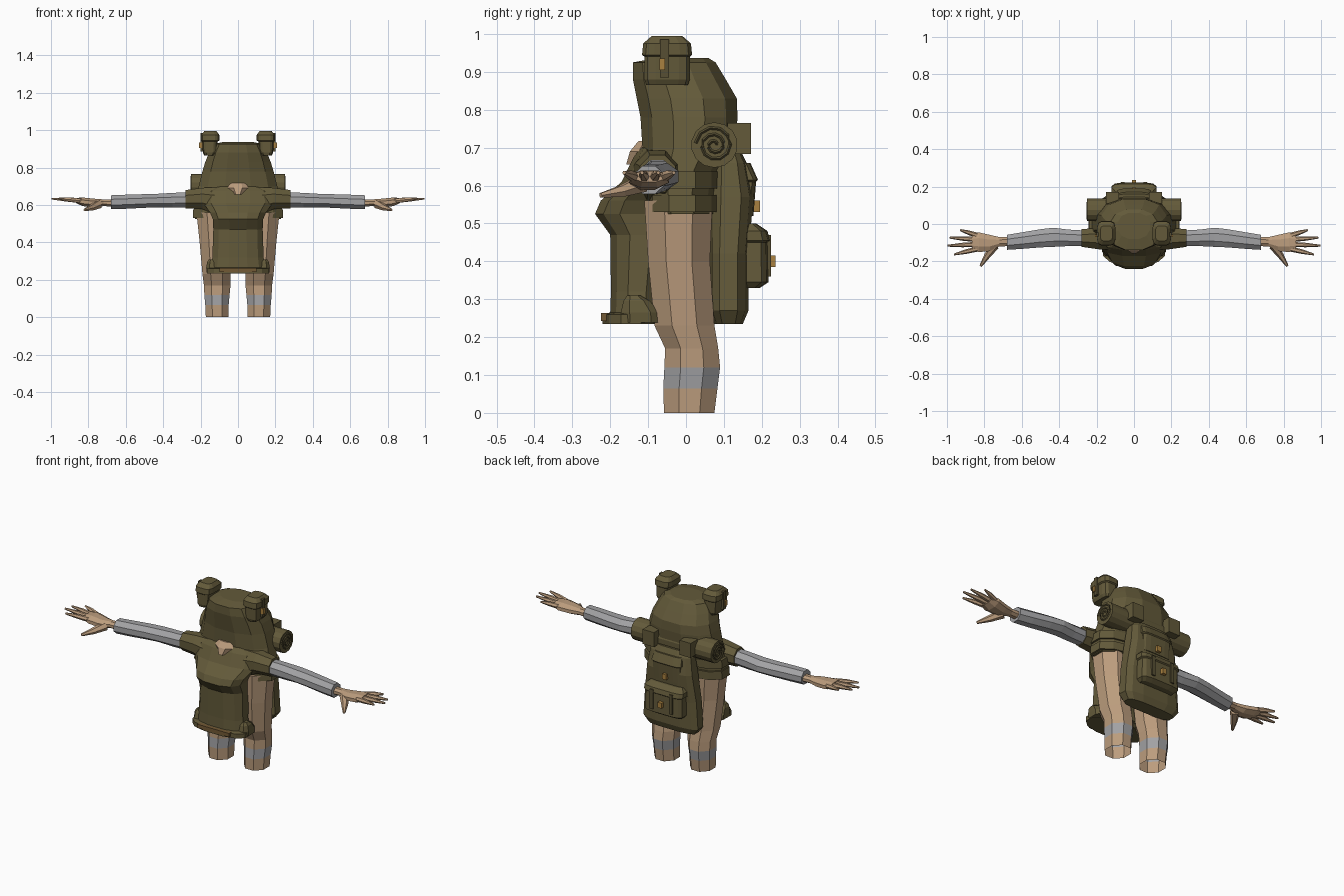
import bpy, bmesh, math
from mathutils import Vector

if "Cube" in bpy.data.objects:
    bpy.data.objects.remove(bpy.data.objects["Cube"])


def material(name, rgb):
    m = bpy.data.materials.new(name)
    m.diffuse_color = (*rgb, 1)
    m.use_nodes = True
    m.node_tree.nodes["Principled BSDF"].inputs["Base Color"].default_value = m.diffuse_color
    return m


OLIVE = material("olive cloth", (0.125, 0.102, 0.042))
DARK = material("dark olive trim", (0.095, 0.078, 0.034))
SKIN = material("tan skin", (0.50, 0.335, 0.205))
GREY = material("grey cloth", (0.36, 0.36, 0.37))
BRASS = material("brass", (0.40, 0.22, 0.05))
BROWN = material("brown belt", (0.17, 0.10, 0.035))


def finish(name, bm, mats):
    bmesh.ops.recalc_face_normals(bm, faces=bm.faces)
    me = bpy.data.meshes.new(name)
    bm.to_mesh(me)
    bm.free()
    for m in mats:
        me.materials.append(m)
    ob = bpy.data.objects.new(name, me)
    bpy.context.collection.objects.link(ob)
    return ob


def loft(name, rings, mats, n=8, power=1.0, axis='z', side=1, caps=(True, True), band=None):
    """Skin rings of (position, u0, u1, v0, v1); band = ring gap given the second material."""
    bm = bmesh.new()
    unit = []
    for i in range(n):
        a = 2 * math.pi * (i + 0.5) / n
        c, s = math.cos(a), math.sin(a)
        unit.append((math.copysign(abs(c) ** power, c), math.copysign(abs(s) ** power, s)))
    mu, mv = max(u for u, _ in unit), max(v for _, v in unit)
    loops = []
    for p, u0, u1, v0, v1 in rings:
        row = []
        for u, v in unit:
            a = (u0 + u1) / 2 + u / mu * (u1 - u0) / 2
            b = (v0 + v1) / 2 + v / mv * (v1 - v0) / 2
            x, y, z = (a, b, p) if axis == 'z' else (p, a, b)
            row.append(bm.verts.new((x * side, y, z)))
        loops.append(row)
    for k in range(len(loops) - 1):
        for i in range(n):
            j = (i + 1) % n
            f = bm.faces.new((loops[k][i], loops[k][j], loops[k + 1][j], loops[k + 1][i]))
            f.material_index = 1 if k == band else 0
    if caps[0]:
        bm.faces.new(loops[0])
    if caps[1]:
        bm.faces.new(loops[-1])
    return finish(name, bm, mats)


def sym(rows):
    """Rows (z, half width, y0, y1) to centred rings."""
    return [(z, -w, w, a, b) for z, w, a, b in rows]


def box(name, x0, x1, y0, y1, z0, z1, mat):
    return loft(name, [(z0, x0, x1, y0, y1), (z1, x0, x1, y0, y1)], [mat], n=4)


def tube(name, pts, radii, mat, n=6, flat=1.0):
    """Tapered tube through points."""
    bm = bmesh.new()
    rows = []
    for k, p in enumerate(pts):
        d = (Vector(pts[min(k + 1, len(pts) - 1)]) - Vector(pts[max(k - 1, 0)])).normalized()
        s = d.cross(Vector((0, 0, 1))).normalized()
        t = s.cross(d)
        rows.append([bm.verts.new(Vector(p) + radii[k] * (s * math.cos(2 * math.pi * i / n)
                     + t * flat * math.sin(2 * math.pi * i / n))) for i in range(n)])
    for a, b in zip(rows, rows[1:]):
        for i in range(n):
            bm.faces.new((a[i], a[(i + 1) % n], b[(i + 1) % n], b[i]))
    bm.faces.new(rows[0])
    bm.faces.new(rows[-1])
    return finish(name, bm, [mat])


# Front garment with flared hem
loft("shirt", sym([(.235, .165, -.22, -.07), (.26, .165, -.22, -.07), (.265, .145, -.20, -.06),
                   (.32, .137, -.198, -.06), (.47, .132, -.20, -.04), (.525, .135, -.24, -.04),
                   (.56, .15, -.225, -.03), (.61, .185, -.17, -.02), (.675, .18, -.138, -.02),
                   (.70, .11, -.12, -.03)]), [OLIVE], n=12, power=.8)
loft("neck", sym([(.655, .025, -.158, -.08), (.69, .055, -.148, -.07), (.718, .045, -.125, -.07)]), [SKIN])
box("hem_belt", -.10, .10, -.224, -.20, .243, .264, BROWN)

# Upper pack body with rounded cap and waist bands
loft("upper_pack", sym([(.525, .23, -.10, .082), (.57, .235, -.112, .08), (.64, .225, -.115, .09),
                        (.70, .21, -.115, .13), (.78, .19, -.12, .136), (.83, .175, -.13, .134),
                        (.88, .155, -.14, .105), (.925, .13, -.14, .078), (.936, .085, -.08, .06)]),
     [OLIVE], n=12, power=.85)
for k, z in enumerate((.53, .592)):
    loft(f"waist_band_{k}", sym([(z, .242, -.11, .09), (z + .045, .240, -.11, .09)]), [OLIVE], n=12, power=.8)

# Tall backpack with pockets, straps and buckles
loft("backpack", sym([(.235, .145, .075, .15), (.27, .17, .06, .165), (.42, .16, .06, .165),
                      (.57, .14, .06, .178), (.66, .125, .07, .16), (.69, .10, .08, .145)]),
     [OLIVE], n=12, power=.6)
loft("lower_pocket", sym([(.33, .10, .14, .195), (.345, .115, .14, .218), (.45, .112, .14, .216),
                          (.455, .12, .14, .222), (.48, .12, .14, .215), (.50, .10, .14, .185)]), [OLIVE], n=12, power=.5)
loft("upper_pocket", sym([(.52, .085, .14, .178), (.61, .085, .14, .185), (.615, .092, .14, .19),
                          (.66, .085, .12, .17)]), [OLIVE], n=12, power=.5)
for x in (-.06, .06):
    box("pocket_strap", x - .01, x + .01, .20, .224, .36, .47, DARK)
box("lower_buckle", -.012, .012, .215, .236, .385, .415, BRASS)
box("upper_buckle", -.012, .012, .175, .195, .53, .56, BRASS)

# Rolled mat across the back, with a spiral on each end
R, CY, CZ = .06, .075, .707
loft("bedroll", [(x, CY - R, CY + R, CZ - R, CZ + R) for x in (-.25, .25)], [OLIVE], n=14, axis='x')

for side, tag in ((-1, "left"), (1, "right")):
    turns = [(.006 + .044 * i / 26, i * .6) for i in range(27)]
    tube(f"roll_spiral_{tag}", [(side * .25, CY + r * math.cos(a), CZ + r * math.sin(a)) for r, a in turns],
         [.0045] * 27, DARK, n=4)
    xs = sorted((side * .08, side * .15))
    box(f"roll_holder_{tag}", *xs, .11, .172, .683, .765, OLIVE)

    # Leg with a pale band, open at the bottom
    loft(f"leg_{tag}", [(0, .05, .172, -.058, .075), (.065, .05, .175, -.06, .083), (.12, .045, .18, -.057, .09),
                        (.17, .04, .182, -.055, .085), (.23, .04, .19, -.083, .075),
                        (.40, .035, .205, -.10, .063), (.56, .03, .222, -.11, .07)],
         [SKIN, GREY], side=side, caps=(False, True), band=1)

    # Short sleeve, long grey sleeve
    loft(f"sleeve_{tag}", [(.10, -.14, -.02, .54, .695), (.19, -.135, -.02, .578, .692),
                           (.28, -.122, -.028, .582, .68)], [OLIVE], axis='x', side=side)
    loft(f"arm_{tag}", [(.26, -.118, -.035, .588, .668), (.35, -.118, -.03, .586, .665),
                        (.43, -.122, -.02, .588, .66), (.50, -.125, -.028, .585, .658),
                        (.60, -.133, -.045, .58, .655), (.68, -.138, -.058, .578, .652)],
         [GREY], axis='x', side=side)

    # Hand: palm, fingers and thumb
    loft(f"palm_{tag}", [(.66, -.118, -.068, .592, .63), (.72, -.12, -.07, .594, .63), (.77, -.145, -.058, .588, .634),
                         (.83, -.15, -.045, .594, .64), (.865, -.142, -.052, .61, .638)], [SKIN], axis='x', side=side)
    for k, (y0, x1, y1) in enumerate(((-.134, .962, -.163), (-.109, .998, -.116), (-.083, .985, -.073), (-.06, .93, -.032))):
        tube(f"finger_{k}_{tag}", [(side * .84, y0, .622), (side * (.84 + x1) / 2, (y0 + y1) / 2, .629), (side * x1, y1, .634)],
             [.014, .012, .005], SKIN)
    tube(f"thumb_{tag}", [(side * .745, -.115, .605), (side * .785, -.17, .585), (side * .82, -.225, .574)],
         [.025, .017, .007], SKIN)

    # Hip pouch on the front hem
    loft(f"hip_pouch_{tag}", [(.238, .095, .168, -.172, -.068), (.265, .095, .17, -.172, -.07),
                              (.295, .10, .165, -.165, -.095), (.31, .11, .155, -.155, -.12)],
         [OLIVE], power=.7, side=side)

    # Lidded pouch high on the side, with strap and buckle
    loft(f"top_pouch_{tag}", [(.865, .125, .18, -.105, .005), (.88, .115, .188, -.11, .01), (.94, .11, .19, -.11, .01),
                              (.945, .10, .197, -.116, .016), (.975, .10, .197, -.113, .013), (.995, .115, .18, -.09, -.01)],
         [OLIVE], n=12, power=.5, side=side)
    xs = sorted((side * .15, side * .201))
    box(f"pouch_strap_{tag}", *xs, -.068, -.045, .885, .985, DARK)
    xs = sorted((side * .19, side * .209))
    box(f"pouch_buckle_{tag}", *xs, -.07, -.055, .905, .935, BRASS)
